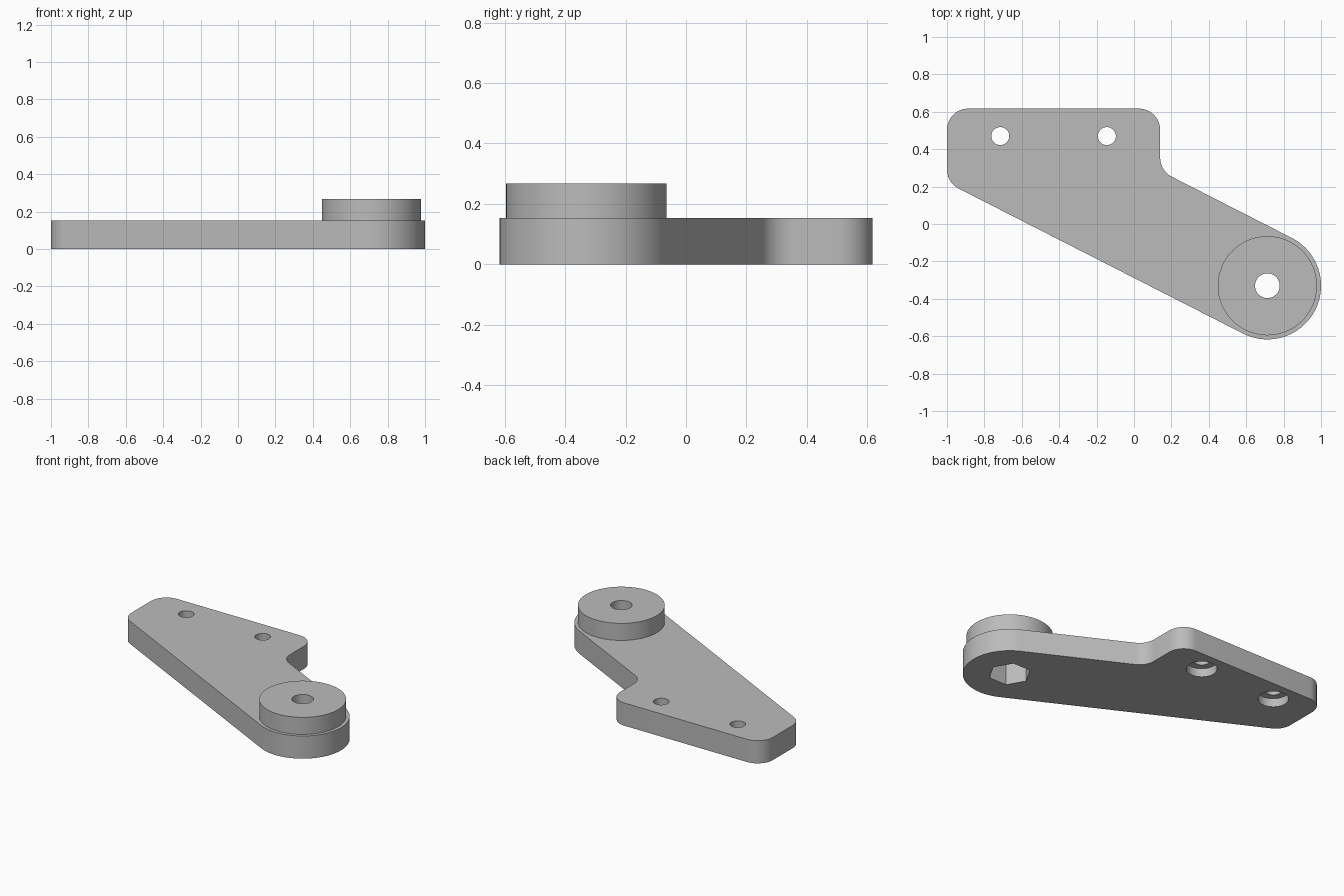
import bpy, bmesh
from math import pi, cos, sin, atan2
from mathutils import Vector

cube = bpy.data.objects.get("Cube")
if cube:
    bpy.data.objects.remove(cube)

PLATE_TOP, BOSS_TOP = 0.153, 0.268
PIVOT, END_R, FILLET = Vector((0.713, -0.33)), 0.287, 0.114
SLOPE = 0.51          # fall of the arm's two long edges
BOLTS = [(-0.715, 0.47), (-0.145, 0.47)]

grey = bpy.data.materials.new("satin grey")
grey.use_nodes = True
grey.diffuse_color = (0.5, 0.5, 0.5, 1)
grey.node_tree.nodes["Principled BSDF"].inputs["Base Color"].default_value = grey.diffuse_color


def prism(name, outline, z0, z1):
    """Extrude a flat outline from z0 to z1."""
    bm = bmesh.new()
    face = bm.faces.new([bm.verts.new((p[0], p[1], z0)) for p in outline])
    top = bmesh.ops.extrude_face_region(bm, geom=[face])["geom"]
    bmesh.ops.translate(bm, vec=(0, 0, z1 - z0),
                        verts=[g for g in top if isinstance(g, bmesh.types.BMVert)])
    bmesh.ops.recalc_face_normals(bm, faces=bm.faces)
    mesh = bpy.data.meshes.new(name)
    bm.to_mesh(mesh)
    bm.free()
    mesh.materials.append(grey)
    obj = bpy.data.objects.new(name, mesh)
    bpy.context.collection.objects.link(obj)
    return obj


def arc(centre, r, a0, a1, n):
    return [(centre[0] + r * cos(a0 + (a1 - a0) * i / n),
             centre[1] + r * sin(a0 + (a1 - a0) * i / n)) for i in range(n + 1)]


def ring(centre, r, n=64):
    return arc(centre, r, 0, 2 * pi, n)[:-1]


def fillet(before, corner, after, r, n=12):
    """Arc that rounds one corner, convex or concave."""
    c = Vector(corner)
    u = (Vector(before) - c).normalized()
    v = (Vector(after) - c).normalized()
    half = u.angle(v) / 2
    centre = c + (u + v).normalized() * (r / sin(half))
    reach = r / sin(half) * cos(half)
    p, q = c + u * reach - centre, c + v * reach - centre
    a0, a1 = atan2(p.y, p.x), atan2(q.y, q.x)
    if a1 - a0 > pi:
        a1 -= 2 * pi
    if a1 - a0 < -pi:
        a1 += 2 * pi
    return arc(centre, r, a0, a1, n)


def combine(target, tool, operation):
    """Apply a boolean and discard the tool."""
    tool.hide_render = True
    mod = target.modifiers.new(operation.lower(), 'BOOLEAN')
    mod.operation, mod.object, mod.solver = operation, tool, 'EXACT'
    bpy.context.view_layer.objects.active = target
    bpy.ops.object.modifier_apply(modifier=mod.name)
    bpy.data.objects.remove(tool)


# Arm outline: round pivot end, tangent edges, filleted mounting flange
normal = Vector((SLOPE, 1)).normalized()
tilt = atan2(normal.y, normal.x)
low, high = PIVOT - normal * END_R, PIVOT + normal * END_R
left, right, back = -1.0, 0.14, 0.617
corners = [high,
           (right, high.y + (high.x - right) * SLOPE),
           (right, back),
           (left, back),
           (left, low.y + (low.x - left) * SLOPE),
           low]
outline = arc(PIVOT, END_R, tilt - pi, tilt, 48)
for a, b, c in zip(corners, corners[1:], corners[2:]):
    outline += fillet(a, b, c, FILLET)
arm = prism("bracket_arm", outline, 0, PLATE_TOP)

# Raised round boss on the pivot end
combine(arm, prism("boss", ring(PIVOT, 0.265, 96), PLATE_TOP - 0.05, BOSS_TOP), 'UNION')

# Pivot bore with a hexagonal nut pocket underneath
combine(arm, prism("pivot_bore", ring(PIVOT, 0.066), -0.1, 0.4), 'DIFFERENCE')
combine(arm, prism("nut_pocket", ring(PIVOT, 0.131, 6), -0.1, 0.17), 'DIFFERENCE')

# Two bolt holes, counterbored from below
for spot in BOLTS:
    combine(arm, prism("bolt_hole", ring(spot, 0.048), -0.1, 0.4), 'DIFFERENCE')
    combine(arm, prism("counterbore", ring(spot, 0.094), -0.1, 0.057), 'DIFFERENCE')

# Smooth curved walls, sharp rims
bpy.ops.object.select_all(action='DESELECT')
arm.select_set(True)
bpy.context.view_layer.objects.active = arm
bpy.ops.object.shade_smooth_by_angle(angle=pi / 6)
